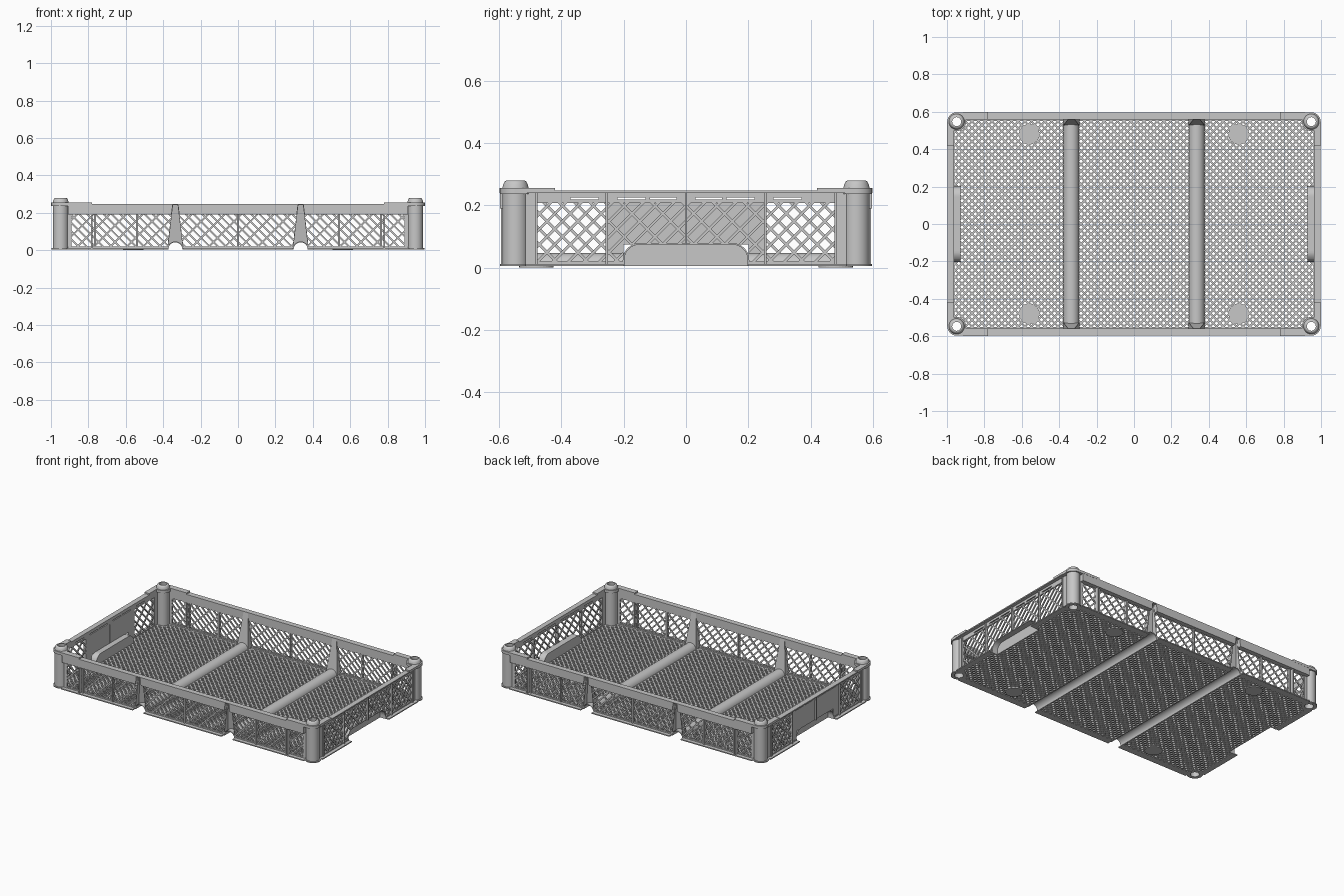
import bpy, bmesh, math
from mathutils import Vector

if "Cube" in bpy.data.objects:
    bpy.data.objects.remove(bpy.data.objects["Cube"], do_unlink=True)

GREY = bpy.data.materials.new("grey_plastic")
GREY.use_nodes = True
GREY.diffuse_color = (0.57, 0.57, 0.57, 1)
GREY.node_tree.nodes["Principled BSDF"].inputs["Base Color"].default_value = (0.57, 0.57, 0.57, 1)


def finish(name, bm, thickness=0, smooth=False):
    bmesh.ops.recalc_face_normals(bm, faces=bm.faces)
    me = bpy.data.meshes.new(name)
    bm.to_mesh(me)
    bm.free()
    me.materials.append(GREY)
    ob = bpy.data.objects.new(name, me)
    bpy.context.collection.objects.link(ob)
    if thickness:
        mod = ob.modifiers.new("thickness", 'SOLIDIFY')
        mod.thickness, mod.offset = thickness, 0
    if smooth:
        bpy.ops.object.select_all(action='DESELECT')
        ob.select_set(True)
        bpy.context.view_layer.objects.active = ob
        bpy.ops.object.shade_smooth_by_angle(angle=math.radians(35))


def prisms(name, items, place, smooth=False):
    """Extrude each (outline, w0, w1) and map local u, v, w to the crate."""
    bm = bmesh.new()
    for poly, w0, w1 in items:
        lo = [bm.verts.new(place(u, v, w0)) for u, v in poly]
        hi = [bm.verts.new(place(u, v, w1)) for u, v in poly]
        bm.faces.new(lo[::-1])
        bm.faces.new(hi)
        n = len(poly)
        for i in range(n):
            j = (i + 1) % n
            bm.faces.new((lo[i], lo[j], hi[j], hi[i]))
    finish(name, bm, 0, smooth)


def rect(u0, u1, v0, v1):
    return [(u0, v0), (u1, v0), (u1, v1), (u0, v1)]


def clip(poly, region):
    """Cut a polygon to a convex counter-clockwise region."""
    for i, (ax, ay) in enumerate(region):
        bx, by = region[(i + 1) % len(region)]
        side = lambda p: (bx - ax) * (p[1] - ay) - (by - ay) * (p[0] - ax)
        out = []
        for k, p in enumerate(poly):
            q = poly[(k + 1) % len(poly)]
            sp, sq = side(p), side(q)
            if sp >= 0:
                out.append(p)
            if (sp > 0 and sq < 0) or (sp < 0 and sq > 0):
                t = sp / (sp - sq)
                out.append((p[0] + t * (q[0] - p[0]), p[1] + t * (q[1] - p[1])))
        poly = out
        if len(poly) < 3:
            return []
    return poly


def lattice(region, families, w0, w1):
    """Slanted bars (angle, pitch, width) filling a region."""
    items = []
    for angle, pitch, width in families:
        a = math.radians(angle)
        d, n = Vector((math.cos(a), math.sin(a))), Vector((-math.sin(a), math.cos(a)))
        dist = [n.dot(Vector(p)) for p in region]
        for k in range(math.floor(min(dist) / pitch), math.ceil(max(dist) / pitch) + 1):
            c, h = n * (k * pitch), n * (width / 2)
            bar = [tuple(c - d * 4 - h), tuple(c + d * 4 - h), tuple(c + d * 4 + h), tuple(c - d * 4 + h)]
            bar = clip(bar, region)
            if bar:
                items.append((bar, w0, w1))
    return items


def slanted(sign, pitch):
    return [(90 + 45 * sign, pitch, 0.009), (90 - 45 * sign, 2 * pitch, 0.009)]


BEAM_X, Z0 = 0.335, 0.005


def half_gap(z):
    """Half width of the tapered recess in the long walls."""
    return 0.042 - (z - Z0) / 0.24 * 0.028


def strip(inner, z0, z1):
    """Wall piece on the inner or outer side of the tapered recess."""
    if inner:
        return [(0, z0), (BEAM_X - half_gap(z0), z0), (BEAM_X - half_gap(z1), z1), (0, z1)]
    return [(BEAM_X + half_gap(z0), z0), (0.91, z0), (0.91, z1), (BEAM_X + half_gap(z1), z1)]


# Floor: diagonal mesh between the beams, with notches under the handles
floor_place = lambda u, v, w: Vector((u, v, w))
mesh45 = [(45, 0.025, 0.010), (-45, 0.025, 0.010)]
regions = [rect(-0.295, 0.295, -0.55, 0.55)]
for s in (-1, 1):
    for x0, x1, y0, y1 in ((0.375, 0.905, -0.55, 0.55), (0.905, 0.93, -0.2, 0.2),
                           (0.905, 0.965, 0.2, 0.51), (0.905, 0.965, -0.51, -0.2)):
        regions.append(rect(min(s * x0, s * x1), max(s * x0, s * x1), y0, y1))
prisms("floor_mesh", [b for r in regions for b in lattice(r, mesh45, Z0, 0.014)], floor_place)

border = []
for s in (-1, 1):
    y = sorted((s * 0.55, s * 0.597))
    border.append((rect(-0.293, 0.293, *y), Z0, 0.012))
    for m in (-1, 1):
        border.append((rect(*sorted((m * 0.377, m * 0.915)), *y), Z0, 0.012))
        border.append((rect(*sorted((m * 0.96, m * 0.998)), *sorted((s * 0.2, s * 0.515))), Z0, 0.012))
prisms("floor_border", border, floor_place)

# Round feet pads
pad = [(0.055 * math.cos(i * math.tau / 32), 0.055 * math.sin(i * math.tau / 32)) for i in range(32)]
prisms("foot_pads", [([(u + x, v + y) for u, v in pad], 0, 0.009)
                     for x in (-0.56, 0.56) for y in (-0.48, 0.48)], floor_place)

# Long walls, built half by half
for s in (-1, 1):
    for m in (-1, 1):
        place = lambda u, v, w: Vector((m * u, s * w, v))
        tag = ("back" if s > 0 else "front") + ("_left" if m > 0 else "_right")
        frame, bars = [], []
        for inner in (True, False):
            frame += [(strip(inner, 0.19, 0.246), 0.56, 0.597), (strip(inner, Z0, 0.02), 0.56, 0.572)]
            bars += lattice(strip(inner, 0.02, 0.19), slanted(m, 0.031), 0.563, 0.570)
        frame.append((rect(0.89, 0.912, 0.02, 0.19), 0.56, 0.572))
        for x, h, depth in ((0.0, 0.005, 0.58), (0.54, 0.005, 0.58), (0.765, 0.005, 0.58), (0.783, 0.004, 0.594)):
            frame.append((rect(max(0, x - h), x + h, Z0, 0.19), 0.56, depth))
        # Rim bridge over the recess and raised corner rim
        frame.append((rect(0.31, 0.36, 0.241, 0.246), 0.56, 0.597))
        frame.append((rect(0.78, 0.915, 0.24, 0.256), 0.56, 0.598))
        frame.append((rect(0.91, 0.948, 0.237, 0.256), 0.577, 0.597))
        prisms(tag + "_wall_frame", frame, place)
        prisms(tag + "_wall_mesh", bars, place)


def arch(hw, h, r=0.055, n=8):
    """Half outline of the handle recess, from the foot to the middle."""
    pts = [(hw, Z0)]
    for i in range(n + 1):
        a = i / n * math.pi / 2
        pts.append((hw - r + r * math.cos(a), h - r + r * math.sin(a)))
    return pts + [(0, h)]


# End walls, built half by half; the right end has a solid middle panel
for s in (-1, 1):
    for m in (-1, 1):
        place = lambda u, v, w: Vector((s * w, m * u, v))
        tag = ("left" if s > 0 else "right") + ("_back" if m > 0 else "_front")
        frame = [(rect(0, 0.515, 0.208, 0.218), 0.963, 0.975), (rect(0, 0.515, 0.225, 0.245), 0.963, 0.975),
                 (rect(0.2, 0.515, Z0, 0.02), 0.963, 0.975), (rect(0.48, 0.515, 0.02, 0.21), 0.963, 0.975)]
        # Pillars between the slots of the top band
        for u0, u1 in ((0, 0.03), (0.115, 0.13), (0.22, 0.28), (0.37, 0.515)):
            frame.append((rect(u0, u1, 0.218, 0.225), 0.963, 0.975))
        for u0, u1, z0 in ((0, 0.004, 0.075), (0.251, 0.259, Z0), (0.476, 0.484, Z0)):
            frame.append((rect(u0, u1, z0, 0.24), 0.963, 0.984))
        frame.append((rect(0, 0.515, 0.239, 0.247), 0.963, 0.998))
        frame.append((rect(0.42, 0.515, 0.241, 0.256), 0.963, 1.0))
        frame.append((rect(0.51, 0.547, 0.237, 0.256), 0.978, 1.0))
        if s < 0:
            frame += [(rect(0, 0.2, 0.075, 0.21), 0.965, 0.973), (rect(0.2, 0.255, 0.02, 0.21), 0.965, 0.973)]
            meshes = [rect(0.255, 0.48, 0.02, 0.21)]
        else:
            meshes = [rect(0, 0.2, 0.075, 0.21), rect(0.2, 0.48, 0.02, 0.21)]
        bars = [b for r in meshes for b in lattice(r, slanted(-s * m, 0.035), 0.966, 0.973)]
        prisms(tag + "_end_frame", frame, place)
        prisms(tag + "_end_mesh", bars, place)
        # Handle recess: back plate and surrounding hood
        outer, inner = arch(0.203, 0.079), arch(0.198, 0.074, 0.05)
        hood = [([(0, Z0)] + outer, 0.927, 0.933)]
        for i in range(len(outer) - 1):
            hood.append(([outer[i], outer[i + 1], inner[i + 1], inner[i]], 0.93, 0.972))
        prisms(tag + "_handle_recess", hood, place)

# Half-pipe beams across the floor
ARC = [math.pi * i / 16 for i in range(17)]
half_pipe = ([(0.042 * math.cos(a), Z0 + 0.042 * math.sin(a)) for a in ARC]
             + [(0.037 * math.cos(a), Z0 + 0.037 * math.sin(a)) for a in reversed(ARC)])
for m, tag in ((-1, "right"), (1, "left")):
    prisms(tag + "_floor_beam", [(half_pipe, -0.572, 0.572)],
           lambda u, v, w: Vector((m * BEAM_X + u, w, v)), True)
    # Tapered hollow buttresses where the beams meet the long walls
    for s, end in ((-1, "front"), (1, "back")):
        bm = bmesh.new()
        depth = lambda z: 0.527 + (z - Z0) / 0.24 * 0.036
        vert = lambda x, z, y: bm.verts.new((m * BEAM_X + x, s * y, z))
        foot = [(0.04 * math.cos(a), Z0 + 0.04 * math.sin(a)) for a in ARC]
        corners = [(-0.042, Z0), (-0.014, 0.245), (0.014, 0.245), (0.042, Z0)]
        face = [vert(x, z, depth(z)) for x, z in corners]
        bm.faces.new(face + [vert(x, z, depth(z)) for x, z in foot])
        for a, b in ((0, 1), (2, 3)):
            wall = [vert(*corners[k], 0.572) for k in (a, b)]
            bm.faces.new((face[a], face[b], wall[1], wall[0]))
        finish(tag + "_" + end + "_buttress", bm, 0.004)

# Hollow corner posts with base flange, collar and stacking knob
PROFILE = [(0.028, 0.005), (0.05, 0.005), (0.05, 0.012), (0.042, 0.012), (0.042, 0.237), (0.05, 0.237),
           (0.05, 0.256), (0.042, 0.256), (0.039, 0.268), (0.035, 0.276), (0.029, 0.28), (0.024, 0.28),
           (0.024, 0.262), (0.028, 0.25)]
SEG = 32
for x, side in ((-0.948, "right"), (0.948, "left")):
    for y, end in ((-0.547, "front"), (0.547, "back")):
        bm = bmesh.new()
        rings = [[bm.verts.new((x + r * math.cos(k * math.tau / SEG), y + r * math.sin(k * math.tau / SEG), z))
                  for k in range(SEG)] for r, z in PROFILE]
        for i in range(len(rings)):
            a, b = rings[i], rings[(i + 1) % len(rings)]
            for k in range(SEG):
                n = (k + 1) % SEG
                bm.faces.new((a[k], a[n], b[n], b[k]))
        finish(side + "_" + end + "_corner_post", bm, 0, True)
